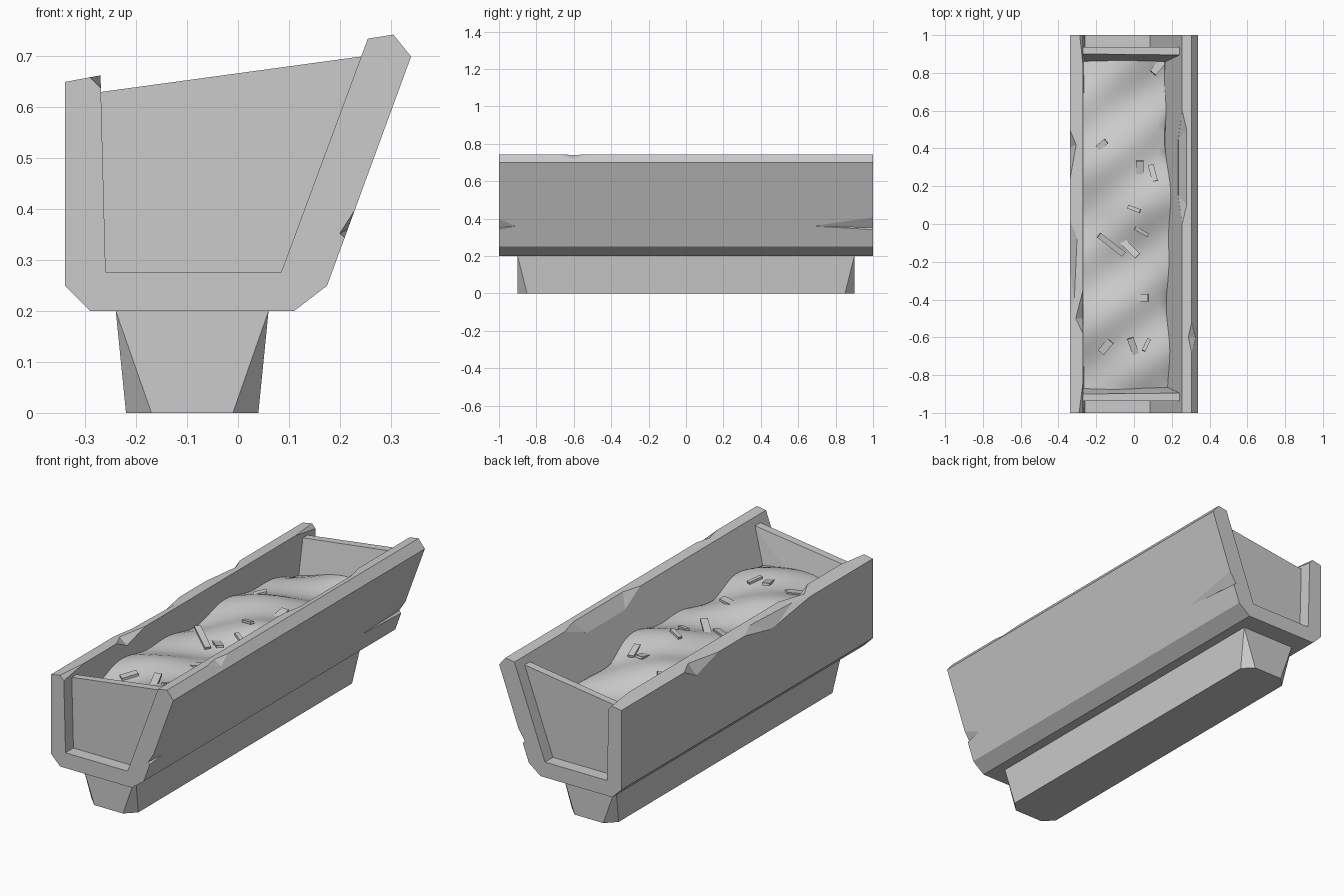
import bpy, bmesh, math
from mathutils import Vector, Matrix

if "Cube" in bpy.data.objects:
    bpy.data.objects.remove(bpy.data.objects["Cube"], do_unlink=True)

stone = bpy.data.materials.new("grey_stone")
stone.use_nodes = True
GREY = (0.6, 0.6, 0.6, 1)
stone.diffuse_color = GREY
stone.node_tree.nodes["Principled BSDF"].inputs["Base Color"].default_value = GREY


def finish(name, bm):
    bmesh.ops.recalc_face_normals(bm, faces=bm.faces)
    mesh = bpy.data.meshes.new(name)
    bm.to_mesh(mesh)
    bm.free()
    mesh.materials.append(stone)
    obj = bpy.data.objects.new(name, mesh)
    bpy.context.collection.objects.link(obj)
    return obj


def hull(name, points):
    bm = bmesh.new()
    for p in points:
        bm.verts.new(p)
    res = bmesh.ops.convex_hull(bm, input=bm.verts)
    loose = [v for v in res["geom_interior"] if isinstance(v, bmesh.types.BMVert)]
    bmesh.ops.delete(bm, geom=loose, context="VERTS")
    return finish(name, bm)


def activate(obj):
    bpy.ops.object.select_all(action="DESELECT")
    obj.select_set(True)
    bpy.context.view_layer.objects.active = obj


def cut(obj, points):
    cutter = hull("chip_cutter", points)
    cutter.hide_render = True
    mod = obj.modifiers.new("chip", "BOOLEAN")
    mod.operation = "DIFFERENCE"
    mod.solver = "EXACT"
    mod.object = cutter
    activate(obj)
    bpy.ops.object.modifier_apply(modifier=mod.name)
    bpy.data.objects.remove(cutter, do_unlink=True)


# Trough shell: one lopsided U profile run along y
profile = [(-.34, .65), (-.34, .25), (-.29, .2), (.11, .2), (.175, .25),
           (.34, .70), (.305, .743), (.255, .735), (.085, .277),
           (-.26, .277), (-.27, .663)]
bm = bmesh.new()
face = bm.faces.new([bm.verts.new((x, -1, z)) for x, z in profile])
ext = bmesh.ops.extrude_face_region(bm, geom=[face])
bmesh.ops.translate(bm, vec=(0, 2, 0),
                    verts=[v for v in ext["geom"] if isinstance(v, bmesh.types.BMVert)])
trough = finish("trough_shell", bm)


# Chips broken from the rims: edge (x, z), y range, bite points, outward point
def chip(edge, y0, y1, bites, out):
    ym = (y0 + y1) / 2
    cut(trough, [(edge[0], y0, edge[1]), (edge[0], y1, edge[1])] + bites
        + [(out[0], y, out[1]) for y in (ym - .02, ym + .02)])


outer, inner = (-.34, .65), (-.27, .663)
chip(outer, .5, .23, [(-.305, .42, .658), (-.345, .4, .59)], (-.4, .72))
chip(outer, .02, -.5, [(-.30, -.07, .659), (-.315, -.4, .656), (-.345, -.2, .60)], (-.4, .72))
chip(inner, -.35, -.58, [(-.31, -.5, .657), (-.265, -.5, .62)], (-.2, .74))
chip(inner, -.84, -1.05, [(-.295, -1.02, .66), (-.265, -1.02, .63)], (-.2, .74))
chip(inner, .84, 1.05, [(-.29, 1.02, .66), (-.265, 1.02, .63)], (-.2, .74))
chip((.255, .735), .6, 0, [(.28, .5, .74), (.28, .1, .74), (.235, .45, .675),
                           (.235, .15, .675)], (.2, .8))
chip((.305, .743), -.52, -.68, [(.285, -.6, .742), (.325, -.6, .715)], (.36, .8))

# Wedge cracks in the sloping wall at both ends
for tip, end in ((.68, 1.03), (-.91, -1.03)):
    cut(trough, [(.215, tip, .36), (.195, end, .35), (.235, end, .412),
                 (.213, end, .335), (.28, end, .38)])

# End panels, thicker towards the bottom
for side, name in ((1, "back_panel"), (-1, "front_panel")):
    hull(name, [(x, side * y, z)
                for x, z, yin in ((-.272, .63, .9), (.242, .70, .895),
                                  (.085, .27, .82), (-.265, .27, .82))
                for y in (yin, .937)])

# Plinth: rectangular top tapering to a cut-corner bottom
plinth = [(x, y, .2) for x in (-.24, .06) for y in (-.9, .9)]
for s in (-1, 1):
    for x, inward in ((-.22, 1), (.04, -1)):
        plinth += [(x, s * .85, 0), (x + inward * .05, s * .9, 0)]
hull("plinth", plinth)


# Uneven filling
def height(x, y):
    swell = .545 - .07 * max(0, y - .1) - .05 * max(0, -y - .45)
    bumps = .022 * math.sin(7 * y + 5 * x) + .015 * math.sin(15 * y - 11 * x + 1)
    return swell + bumps + .02 * math.cos(7 * (x + .04))


bm = bmesh.new()
bmesh.ops.create_grid(bm, x_segments=14, y_segments=50, size=1)
for v in bm.verts:
    y = v.co.y * .885
    v.co = (-.04 + v.co.x * .235, y, 0)
    v.co.z = height(v.co.x, y)
    if v.co.x > .18:
        v.co.x = .085 + (v.co.z - .277) * .37
filling = finish("filling", bm)
activate(filling)
bpy.ops.object.shade_smooth_by_angle(angle=math.radians(40))

# Flat shards poking from the filling: x, y, length, width, heading
shards = [(.03, .30, .07, .04, 90), (.10, .27, .09, .03, 105), (0, .08, .07, .02, -20),
          (-.12, -.11, .17, .03, -38), (-.04, -.11, .17, .035, -45), (.04, -.04, .08, .02, -30),
          (.045, -.39, .06, .04, 0), (0, -.66, .12, .035, -70), (-.15, -.65, .08, .04, 50),
          (.065, -.64, .07, .02, 65), (-.17, .42, .06, .03, 40), (.125, .83, .08, .04, 50)]
for i, (x, y, length, width, turn) in enumerate(shards):
    bm = bmesh.new()
    bmesh.ops.create_cube(bm, size=1)
    place = (Matrix.Translation((x, y, height(x, y) + .006))
             @ Matrix.Rotation(math.radians(turn), 4, "Z")
             @ Matrix.Rotation(math.radians(12 if i % 2 else -12), 4, "Y")
             @ Matrix.Diagonal((length, width, .012, 1)))
    bmesh.ops.transform(bm, matrix=place, verts=bm.verts)
    finish("shard_%d" % (i + 1), bm)
